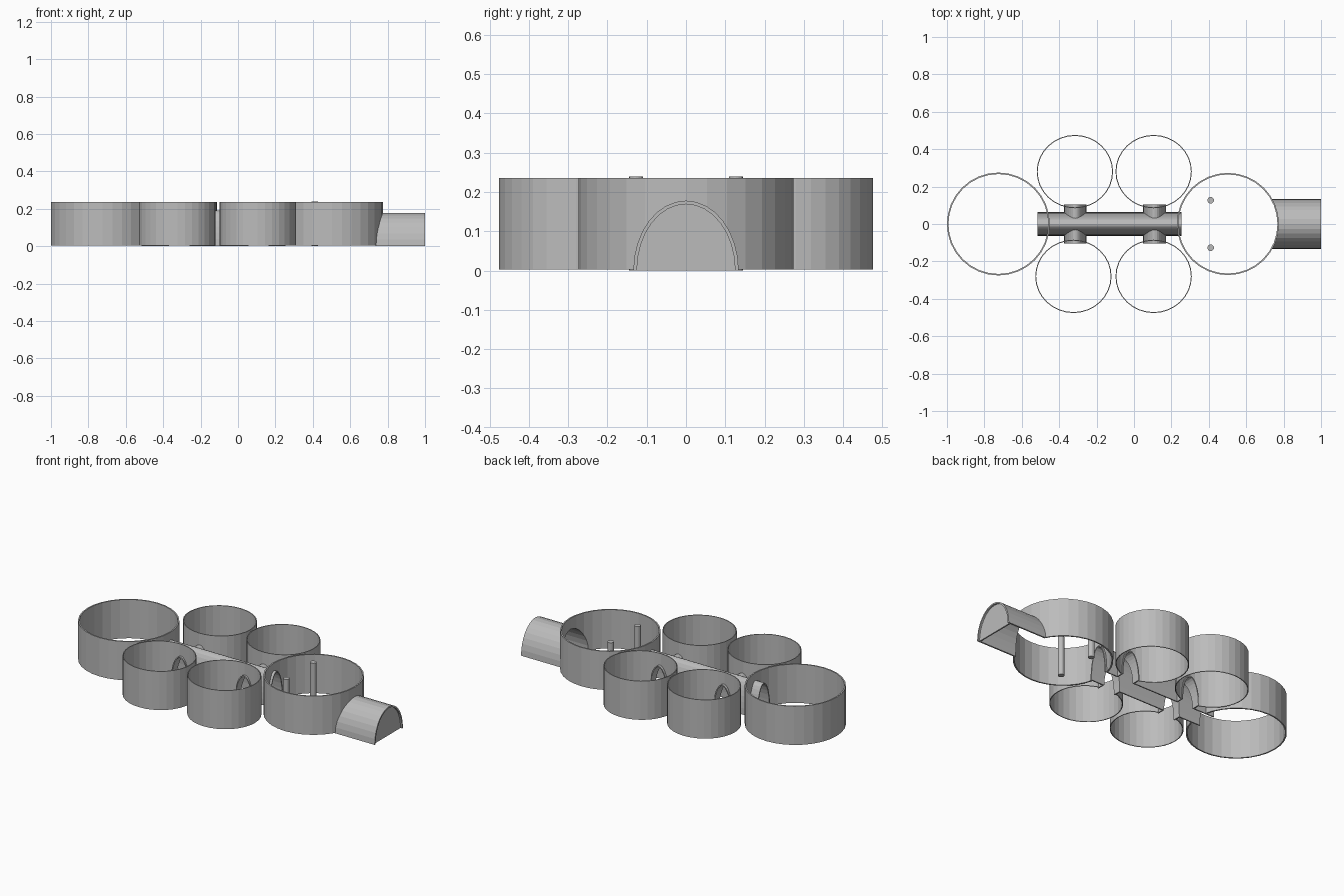
import bpy, bmesh, math

if "Cube" in bpy.data.objects:
    bpy.data.objects.remove(bpy.data.objects["Cube"])

grey = bpy.data.materials.new("concrete_grey")
grey.diffuse_color = (0.5, 0.5, 0.5, 1)
grey.use_nodes = True
grey.node_tree.nodes["Principled BSDF"].inputs["Base Color"].default_value = grey.diffuse_color


def finish(name, bm):
    bmesh.ops.recalc_face_normals(bm, faces=bm.faces)
    me = bpy.data.meshes.new(name)
    bm.to_mesh(me)
    bm.free()
    me.materials.append(grey)
    ob = bpy.data.objects.new(name, me)
    bpy.context.collection.objects.link(ob)
    return ob


def extrude(name, profile, to_3d, a, b):
    """Solid between two copies of a 2D profile."""
    bm = bmesh.new()
    lo = [bm.verts.new(to_3d(p, a)) for p in profile]
    hi = [bm.verts.new(to_3d(p, b)) for p in profile]
    n = len(profile)
    for i in range(n):
        j = (i + 1) % n
        bm.faces.new((lo[i], lo[j], hi[j], hi[i]))
    bm.faces.new(lo)
    bm.faces.new(hi)
    return finish(name, bm)


def along_x(y):
    return lambda p, t: (t, y + p[0], p[1])


def along_y(x):
    return lambda p, t: (x + p[0], t, p[1])


def along_z(x, y):
    return lambda p, t: (x + p[0], y + p[1], t)


def ellipse(rx, ry, n=32):
    return [(rx * math.cos(2 * math.pi * i / n), ry * math.sin(2 * math.pi * i / n))
            for i in range(n)]


def arch(w, h, n=16):
    return [(w * math.cos(math.pi * i / n), h * math.sin(math.pi * i / n))
            for i in range(n + 1)]


def arch_shell(w, h, t):
    return arch(w, h) + arch(w - t, h - t)[::-1]


def arch_hole(w, h, t):
    return [(w - t, -0.05)] + arch(w - t, h - t) + [(t - w, -0.05)]


def ring(name, x, y, rx, ry, t, z0=0.003, z1=0.235):
    bm = bmesh.new()
    loops = [[bm.verts.new((x + px, y + py, z)) for px, py in ellipse(a, b)]
             for a, b, z in ((rx, ry, z0), (rx, ry, z1),
                             (rx - t, ry - t, z1), (rx - t, ry - t, z0))]
    for k in range(4):
        p, q = loops[k], loops[(k + 1) % 4]
        for i in range(32):
            j = (i + 1) % 32
            bm.faces.new((p[i], p[j], q[j], q[i]))
    return finish(name, bm)


def cut(ob, cutters):
    mods = []
    for c in cutters:
        m = ob.modifiers.new("opening", 'BOOLEAN')
        m.operation = 'DIFFERENCE'
        m.solver = 'EXACT'
        m.object = c
        mods.append(m)
    dg = bpy.context.evaluated_depsgraph_get()
    dg.update()
    me = bpy.data.meshes.new_from_object(ob.evaluated_get(dg))
    ob.modifiers.clear()
    ob.data = me


# Tunnel sizes: half width, height, wall thickness
MAIN = (0.063, 0.19, 0.007)
SIDE = (0.061, 0.165, 0.007)
ENTRY = (0.134, 0.178, 0.009)
CROSS_X = (-0.314, 0.11)

# Helper solids that open the doorways
main_hole = extrude("main_opening_cutter", arch_hole(*MAIN), along_x(0), -0.6, 0.3)
side_holes = [extrude("side_opening_cutter", arch_hole(*SIDE), along_y(x), -0.15, 0.15)
              for x in CROSS_X]
entry_hole = extrude("entry_opening_cutter", arch_hole(*ENTRY), along_x(0), 0.6, 0.95)
room_core = extrude("room_core_cutter", ellipse(0.269, 0.269), along_z(0.502, 0), -0.1, 0.4)

# Large round rooms at both ends
rear = ring("rear_room", -0.725, 0, 0.275, 0.275, 0.008)
front = ring("entrance_room", 0.502, 0, 0.273, 0.273, 0.008)
cut(rear, [main_hole])
cut(front, [main_hole, entry_hole])

# Four smaller side rooms
for i, x in enumerate((-0.32, 0.105)):
    for s, label in ((1, "back"), (-1, "front")):
        cx = x + (0.004 * s if i == 0 else 0)
        room = ring(f"side_room_{label}_{i + 1}", cx, 0.28 * s, 0.204, 0.196, 0.005)
        cut(room, [side_holes[i]])

# Central corridor and the two passages crossing it
corridor = extrude("central_corridor", arch_shell(*MAIN), along_x(0), -0.515, 0.255)
cut(corridor, side_holes)
for i, x in enumerate(CROSS_X):
    passage = extrude(f"cross_passage_{i + 1}", arch_shell(*SIDE), along_y(x), -0.103, 0.105)
    cut(passage, [main_hole])

# Entrance tunnel, trimmed to the round wall, with a slightly recessed door
tunnel = extrude("entrance_tunnel", arch_shell(*ENTRY), along_x(0), 0.7, 1.0)
cut(tunnel, [room_core])
extrude("entrance_door", arch(0.1255, 0.1695), along_x(0), 0.982, 0.99)

# Two posts in the entrance room
for s, label in ((1, "back"), (-1, "front")):
    extrude(f"post_{label}", ellipse(0.0175, 0.0175, 16), along_z(0.41, 0.127 * s), 0, 0.24)

# Helpers are no longer needed
for c in [main_hole, entry_hole, room_core] + side_holes:
    bpy.data.objects.remove(c, do_unlink=True)
